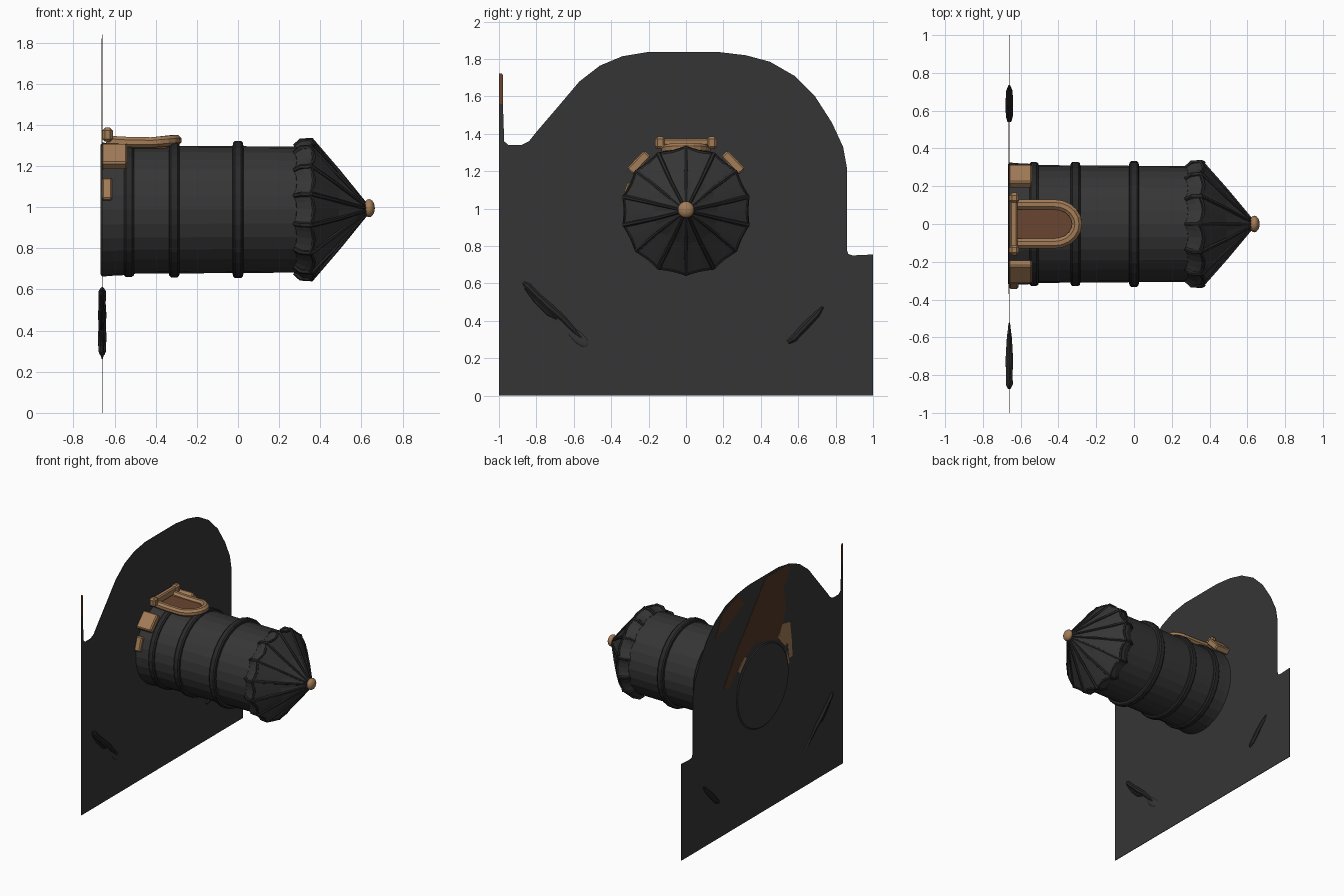
import bpy, bmesh, math
from mathutils import Vector, Matrix

if "Cube" in bpy.data.objects:
    bpy.data.objects.remove(bpy.data.objects["Cube"])

CZ = 0.988          # height of the turret axis (runs along x)
PX = -0.66          # position of the wall sheet


def mat(name, c):
    m = bpy.data.materials.new(name)
    m.diffuse_color = (*c, 1)
    m.use_nodes = True
    m.node_tree.nodes["Principled BSDF"].inputs["Base Color"].default_value = m.diffuse_color
    return m


CHAR = mat("charcoal", (0.036, 0.036, 0.036))
INK = mat("dark charcoal", (0.022, 0.022, 0.022))
TAN = mat("tan wood", (0.36, 0.20, 0.095))
BROWN = mat("brown wood", (0.14, 0.06, 0.03))
RUST = mat("deep brown", (0.08, 0.036, 0.02))


def make(name, bm, m, smooth=None):
    bmesh.ops.recalc_face_normals(bm, faces=bm.faces)
    me = bpy.data.meshes.new(name)
    bm.to_mesh(me)
    bm.free()
    me.materials.append(m)
    ob = bpy.data.objects.new(name, me)
    bpy.context.collection.objects.link(ob)
    if smooth:
        me.shade_smooth()
        me.set_sharp_from_angle(angle=math.radians(smooth))
    return ob


def polar(x, r, a):
    return Vector((x, r * math.sin(a), CZ + r * math.cos(a)))


def lathe(name, prof, m, n=28, smooth=None, wave=None):
    """Spin (x, r) points about the turret axis; wave(i) offsets ring points."""
    bm = bmesh.new()
    rings = []
    for k, (x, r) in enumerate(prof):
        ring = []
        for i in range(n):
            dx, dr = wave(k, i) if wave else (0, 0)
            ring.append(bm.verts.new(polar(x + dx, r + dr, 2 * math.pi * i / n)))
        rings.append(ring)
    for a, b in zip(rings, rings[1:]):
        for i in range(n):
            j = (i + 1) % n
            bm.faces.new((a[i], a[j], b[j], b[i]))
    bm.faces.new(rings[0])
    bm.faces.new(rings[-1])
    return make(name, bm, m, smooth)


def tube(name, pts, rad, m, sides=6, rz=1.0):
    """Sweep a small polygon along a path of points with radii."""
    bm = bmesh.new()
    rings = []
    for i, p in enumerate(pts):
        d = (pts[min(i + 1, len(pts) - 1)] - pts[max(i - 1, 0)]).normalized()
        up = Vector((0, 0, 1)) if abs(d.z) < 0.8 else Vector((1, 0, 0))
        s = d.cross(up).normalized()
        u = s.cross(d)
        r = rad[i] if isinstance(rad, list) else rad
        rings.append([bm.verts.new(p + s * r * math.cos(t) + u * r * rz * math.sin(t))
                      for t in [2 * math.pi * (k + .5) / sides for k in range(sides)]])
    for a, b in zip(rings, rings[1:]):
        for k in range(sides):
            j = (k + 1) % sides
            bm.faces.new((a[k], a[j], b[j], b[k]))
    bm.faces.new(rings[0])
    bm.faces.new(rings[-1])
    return make(name, bm, m)


def slab(name, pts, off, m):
    """Extrude a flat outline by a vector."""
    bm = bmesh.new()
    f = bm.faces.new([bm.verts.new(p) for p in pts])
    g = bmesh.ops.extrude_face_region(bm, geom=[f])
    bmesh.ops.translate(bm, vec=off, verts=[v for v in g["geom"] if isinstance(v, bmesh.types.BMVert)])
    return make(name, bm, m)


def block(name, size, loc, m, rx=0.0, bev=0.008):
    bm = bmesh.new()
    bmesh.ops.create_cube(bm, size=1)
    bmesh.ops.scale(bm, vec=size, verts=bm.verts)
    bmesh.ops.bevel(bm, geom=bm.edges[:], offset=bev, segments=1, affect='EDGES')
    bmesh.ops.transform(bm, matrix=Matrix.Translation(loc) @ Matrix.Rotation(rx, 4, 'X'), verts=bm.verts)
    return make(name, bm, m)


def ball(name, size, mtx, m):
    bm = bmesh.new()
    bmesh.ops.create_uvsphere(bm, u_segments=16, v_segments=10, radius=1)
    bmesh.ops.scale(bm, vec=size, verts=bm.verts)
    bmesh.ops.transform(bm, matrix=mtx, verts=bm.verts)
    return make(name, bm, m, 60)


# Wall sheet, outline in (y, z)
outline = [(-1, 0), (1, 0), (1, .755), (.89, .75), (.868, .757), (.86, .78), (.86, 1.22), (.84, 1.33),
           (.78, 1.46), (.69, 1.6), (.58, 1.71), (.45, 1.785), (.32, 1.82), (.17, 1.838), (-.2, 1.838),
           (-.34, 1.815), (-.46, 1.765), (-.57, 1.68), (-.68, 1.55), (-.8, 1.41), (-.84, 1.36),
           (-.88, 1.34), (-.95, 1.34), (-.972, 1.36), (-.979, 1.56), (-1, 1.56)]
slab("wall_sheet", [Vector((PX - .002, y, z)) for y, z in outline], (.004, 0, 0), CHAR)
strip = [(-1, 1.56), (-.979, 1.56), (-.979, 1.715), (-.985, 1.722), (-1, 1.722)]
slab("strip_tip", [Vector((PX - .002, y, z)) for y, z in strip], (.004, 0, 0), BROWN)

# Stains on the back of the wall
stains = [
    ("stain_centre", RUST, [(-.29, 1.815), (-.35, 1.78), (-.26, 1.65), (-.29, 1.48), (-.2, 1.28), (.085, 1.36),
                            (.3, 1.25), (.42, 1.12), (.48, 1.15), (.33, 1.37), (.17, 1.56), (-.04, 1.82)]),
    ("stain_side", RUST, [(.58, 1.58), (.5, 1.74), (.3, 1.81), (.23, 1.72), (.42, 1.62)]),
    ("stain_tan", TAN, [(-.19, 1.29), (-.24, 1.38), (-.34, 1.36), (-.36, 1.22), (-.37, 1.08), (-.33, 1.08),
                        (-.31, 1.2)])]
for name, m, pts in stains:
    slab(name, [Vector((PX - .004, y, z)) for y, z in pts], (.002, 0, 0), m)

# Turret body and its hoops
lathe("turret_body", [(-.655, .314), (-.53, .312), (.3, .306)], CHAR)
lathe("base_collar", [(-.668, .315), (-.66, .326), (-.62, .322), (-.54, .318), (-.52, .308)], CHAR)
for name, x, r in (("hoop_back", -.53, .327), ("hoop_middle", -.31, .329), ("hoop_front", 0, .333)):
    lathe(name, [(x - .027, .305), (x - .024, r - .008), (x - .015, r), (x + .015, r), (x + .024, r - .008),
                 (x + .027, .305)], INK)

# Scalloped cone roof: panels sag between the ribs
N = 14


def sag(k, i):
    s = (0, .7, 1, .7)[i % 4]
    return ((.018, .035, .02, 0, 0)[k] * s, (0, -.012, -.02, -.012, 0)[k] * s)


lathe("roof_cone", [(.27, .306), (.305, .335), (.355, .342), (.49, .182), (.625, .025)], CHAR, N * 4, None, sag)
for i in range(N):
    a = 2 * math.pi * (i + .1 * math.sin(i * 2.3)) / N
    b = 2 * math.pi * i / N
    tube("roof_rib", [polar(.275, .306, b), polar(.305, .333, b), polar(.353, .338, b),
                      polar(.49, .184, (a + b) / 2), polar(.62, .027, b)],
         [.012, .013, .014, .010, .008], INK)
    # curved trim between neighbouring ribs
    arc = []
    for k in range(5):
        t = k / 4
        q = math.sin(math.pi * t)
        arc.append(polar(.35 + .02 * q, .339 - .014 * q, b + 2 * math.pi * t / N))
    tube("roof_edge", arc, .009, INK, 5)
ball("roof_ball", (.028, .044, .044), Matrix.Translation((.637, 0, .995)), TAN)

# Arched window lying on the top of the turret
arch = [(-.64, -.103), (-.53, -.103), (-.42, -.103)]
arch += [(-.42 + .118 * math.cos(t), .103 * math.sin(t)) for t in [math.radians(-72 + 18 * k) for k in range(9)]]
arch += [(-.42, .103), (-.53, .103), (-.64, .103)]
frame = [Vector((x, y, 1.314 + .012 * max(0, (x + .42) / .118) + .008 * max(0, (-.5 - x) / .14))) for x, y in arch]
tube("window_frame", frame, .029, TAN, 8, .95)
slab("window_panel", [Vector((x, y, 1.285)) for x, y in arch], (0, 0, .036), BROWN)

# Window sill with end knobs
block("window_sill", (.04, .30, .055), (-.637, 0, 1.348), TAN)
for s in (-1, 1):
    block("sill_knob", (.052, .056, .068), (-.634, s * .138, 1.352), TAN, 0, .014)
    # tilted side stones
    block("side_stone", (.125, .135, .05), (-.602, s * .252, 1.246), TAN, -s * math.radians(46))
block("lower_stone", (.05, .11, .035), (-.637, -.312, 1.087), TAN, math.radians(72))

# Raised scars on the wall
def scar(name, pts, rad):
    tube(name, [Vector((PX, y, z)) for y, z in pts], rad, INK, 8)


scar("scar_left_upper", [(-.87, .605), (-.845, .585), (-.79, .53), (-.73, .475), (-.66, .415), (-.6, .35), (-.53, .28)],
     [.008, .02, .018, .022, .018, .014, .004])
scar("scar_left_side", [(-.86, .575), (-.80, .50), (-.74, .44), (-.69, .41)], [.006, .011, .011, .005])
scar("scar_right", [(.545, .285), (.575, .305), (.64, .375), (.70, .435), (.732, .475)],
     [.012, .02, .022, .018, .006])
ball("scar_mound", (.008, .07, .03), Matrix.Translation((PX, -.575, .31)) @ Matrix.Rotation(math.radians(-42), 4, 'X'), CHAR)
